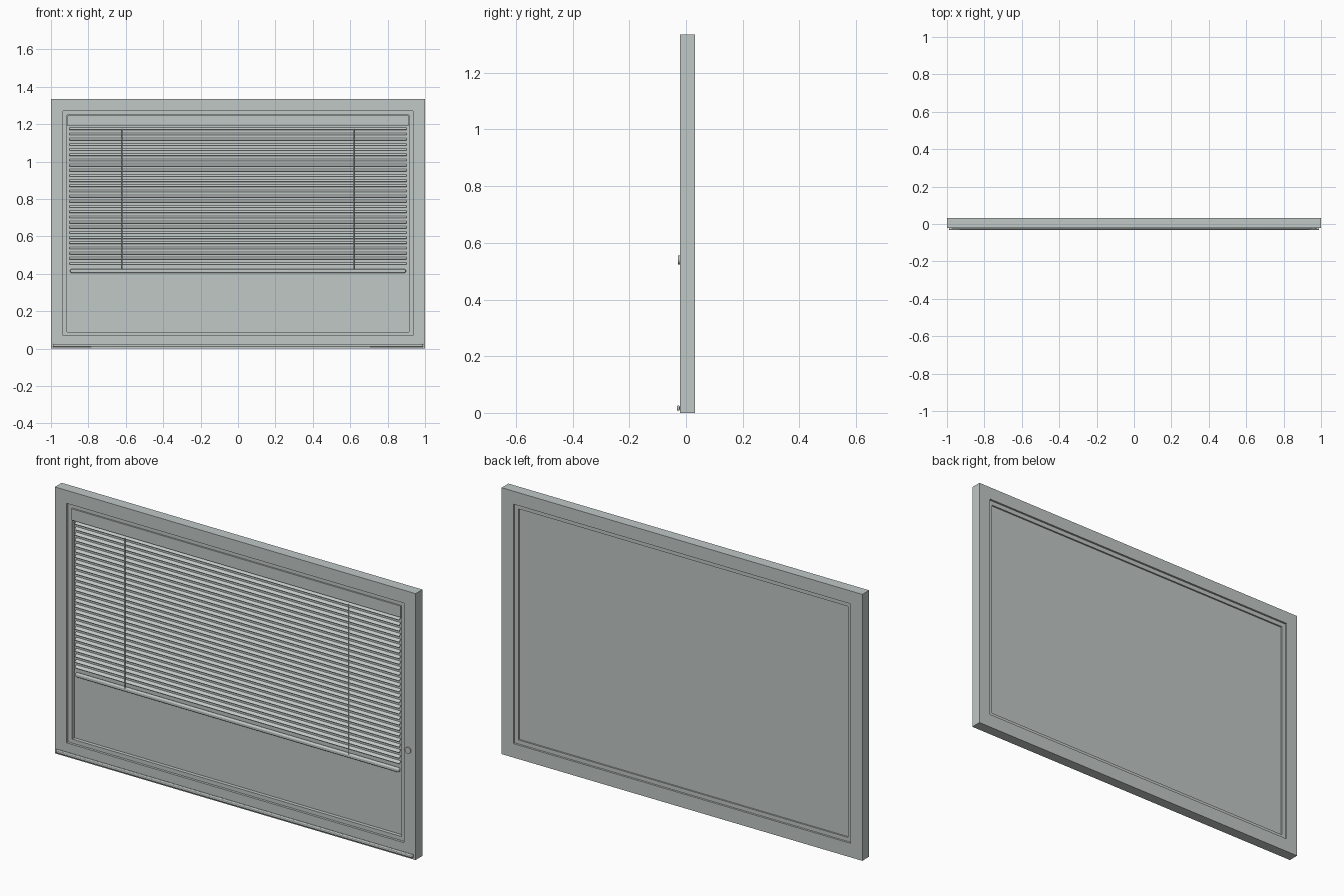
import bpy
import math
from mathutils import Matrix

cube = bpy.data.objects.get("Cube")
if cube:
    bpy.data.objects.remove(cube, do_unlink=True)

mat = bpy.data.materials.new("pale grey green")
mat.use_nodes = True
colour = (0.53, 0.58, 0.565, 1)
mat.diffuse_color = colour
mat.node_tree.nodes["Principled BSDF"].inputs["Base Color"].default_value = colour


def box(name, x, y, z, bevel=0, segments=2):
    """Box spanning the given (low, high) ranges."""
    spans = (x, y, z)
    bpy.ops.mesh.primitive_cube_add(size=1)
    ob = bpy.context.object
    ob.name = name
    ob.data.transform(Matrix.Diagonal([b - a for a, b in spans] + [1]))
    ob.location = [(a + b) / 2 for a, b in spans]
    ob.data.materials.append(mat)
    if bevel:
        mod = ob.modifiers.new("rounded edges", "BEVEL")
        mod.width, mod.segments = bevel, segments
        bpy.ops.object.shade_smooth_by_angle()
    return ob


def cylinder(name, radius, depth, location, rotation=(0, 0, 0), sides=24):
    bpy.ops.mesh.primitive_cylinder_add(vertices=sides, radius=radius, depth=depth,
                                        location=location, rotation=rotation)
    ob = bpy.context.object
    ob.name = name
    ob.data.materials.append(mat)
    bpy.ops.object.shade_smooth_by_angle()
    return ob


WIDTH, HEIGHT = 0.935, 1.335
FRAME_Y = (-0.022, 0.032)
SASH_Y = (-0.010, 0.022)

# Outer frame: full-height stiles with rails between them
for side, sign in (("left", 1), ("right", -1)):
    x = sorted((sign * WIDTH, sign))
    box(side + "_stile", x, FRAME_Y, (0, HEIGHT))
    x = sorted((sign * 0.913, sign * WIDTH))
    box(side + "_sash_stile", x, SASH_Y, (0.07, 1.27))
box("top_rail", (-WIDTH, WIDTH), FRAME_Y, (1.27, HEIGHT))
box("bottom_rail", (-WIDTH, WIDTH), FRAME_Y, (0, 0.07))

# Recessed sash and pane
box("sash_top", (-0.913, 0.913), SASH_Y, (1.248, 1.27))
box("sash_bottom", (-0.913, 0.913), SASH_Y, (0.07, 0.09))
box("window_pane", (-0.913, 0.913), (0.008, 0.014), (0.09, 1.248))

# Sill moulding along the front
box("sill_moulding", (-0.99, 0.99), (-0.032, -0.022), (0.008, 0.026), 0.004)

# Blind: head rail, tilted slats, bottom rail and ladder cords
box("blind_head_rail", (-0.912, 0.912), (-0.016, 0.008), (1.19, 1.247))
slat = box("blind_slats", (-0.9, 0.9), (-0.008, 0.008), (-0.001, 0.001))
slat.data.transform(Matrix.Rotation(math.radians(42), 4, "X"))
slat.location = (0, -0.002, 0.455)
stack = slat.modifiers.new("stack", "ARRAY")
stack.count = 27
stack.use_relative_offset = False
stack.use_constant_offset = True
stack.constant_offset_displace = (0, 0, 0.0277)
box("blind_bottom_rail", (-0.897, 0.897), (-0.011, 0.007), (0.405, 0.425), 0.006, 3)
for side, sign in (("left", 1), ("right", -1)):
    cylinder(side + "_blind_cord", 0.002, 0.755, (sign * 0.62, -0.009, 0.797), sides=8)

# Small round catch on the left stile
cylinder("catch", 0.016, 0.006, (0.96, -0.025, 0.54), (math.radians(90), 0, 0))
